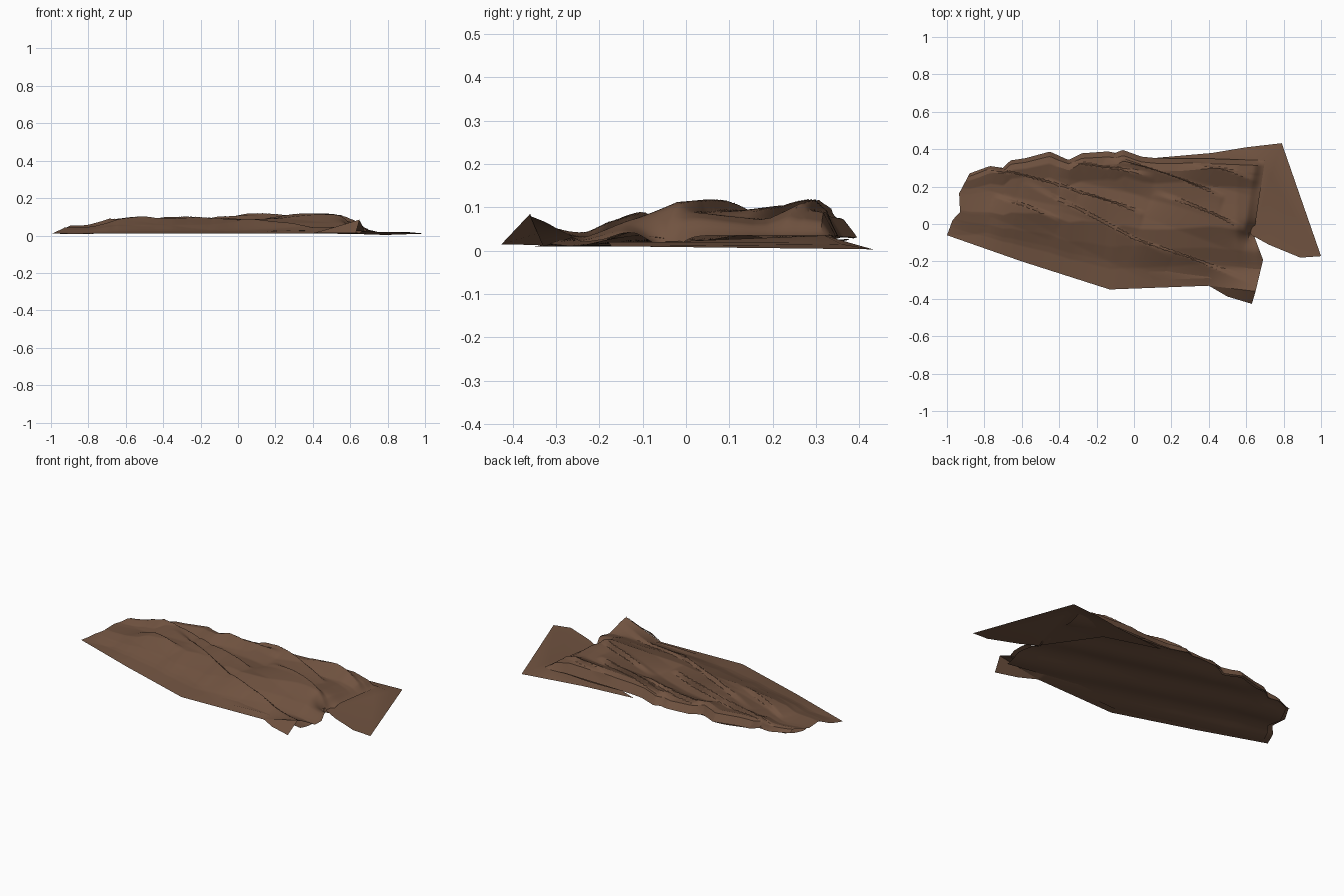
import bpy, bmesh, math
from mathutils import Vector

if "Cube" in bpy.data.objects:
    bpy.data.objects.remove(bpy.data.objects["Cube"])

brown = bpy.data.materials.new("brown cloth")
brown.diffuse_color = (0.165, 0.087, 0.052, 1)
brown.use_nodes = True
brown.node_tree.nodes["Principled BSDF"].inputs["Base Color"].default_value = brown.diffuse_color


def interp(pts, t):
    """Piecewise linear lookup."""
    if t <= pts[0][0]:
        return pts[0][1]
    for (a, p), (b, q) in zip(pts, pts[1:]):
        if t <= b:
            return p + (q - p) * (t - a) / (b - a)
    return pts[-1][1]


def make(name, verts, faces, angle):
    me = bpy.data.meshes.new(name)
    me.from_pydata(verts, [], faces)
    me.materials.append(brown)
    ob = bpy.data.objects.new(name, me)
    bpy.context.collection.objects.link(ob)
    bpy.context.view_layer.objects.active = ob
    ob.select_set(True)
    bpy.ops.object.shade_smooth_by_angle(angle=math.radians(angle))
    ob.select_set(False)
    return ob


# Outline of the crumpled sheet (front, back, left and right edges)
FRONT = [(-1, -.06), (-.6, -.2), (-.13, -.35), (.4, -.33), (.65, -.36)]
BACK = [(-.88, .27), (-.77, .31), (-.70, .30), (-.66, .34), (-.58, .352), (-.45, .387),
        (-.35, .342), (-.28, .378), (-.14, .388), (-.1, .38), (-.06, .396), (.04, .36),
        (.12, .352), (.4, .35), (.7, .34)]
LEFT = [(0, -1), (.27, -.97), (.42, -.93), (.7, -.935), (1, -.88)]
RIGHT = [(0, .65), (.24, .69), (.43, .64), (1, .70)]
# Height along the length, and its share across the width
HEIGHT = [(-1, .005), (-.93, .03), (-.8, .05), (-.64, .09), (-.4, .096), (-.15, .082),
          (.05, .102), (.3, .114), (.55, .114), (.66, .08), (.70, .05)]
ACROSS = [(0, 0), (.15, .25), (.3, .67), (.45, .95), (.65, .79), (.78, .7),
          (.9, .95), (.96, .82), (1, .25)]
# Diagonal folds: start x, y, end x, y, height, width of the gentle side
FOLDS = [(-.6, .2, .2, -.2, .026, .15), (.0, -.1, .68, -.34, .03, .12),
         (-.4, .18, .05, .04, .032, .12), (-.85, .3, -.3, .16, .032, .1),
         (-.15, .35, .48, .13, .04, .13), (.1, .15, .62, -.05, .03, .12),
         (-.75, .14, -.4, .0, .022, .1), (.25, .33, .68, .22, .024, .08),
         (-.4, .33, .1, .22, .032, .08)]


def fold(p):
    """Height of the leaning folds at p, and how far they lean over."""
    z, lean = 0, Vector((0, 0))
    for x0, y0, x1, y1, h, w in FOLDS:
        a, d = Vector((x0, y0)), Vector((x1 - x0, y1 - y0))
        t = (p - a).dot(d) / d.length_squared
        if 0 < t < 1:
            n = Vector((-d.y, d.x)).normalized()
            s = (p - a).dot(n)
            k = max(0, 1 + s / w if s < 0 else 1 - s / .03)
            k *= h * math.sin(math.pi * t) ** .7
            z += k
            lean += n * k * .75
    return z, lean


def sheet_faces(nx, nv):
    w = nx + 1
    return [(j * w + i, j * w + i + 1, (j + 1) * w + i + 1, (j + 1) * w + i)
            for j in range(nv) for i in range(nx)]


def outline_point(s, v):
    l, r = interp(LEFT, v), interp(RIGHT, v)
    x = l + (r - l) * s
    f, b = interp(FRONT, x), interp(BACK, x)
    return Vector((x, f + (b - f) * v))


# Crumpled top sheet
NX, NV = 150, 100
verts = []
for j in range(NV + 1):
    v = j / NV
    for i in range(NX + 1):
        s = i / NX
        p = outline_point(s, v)
        x, y = p
        edge = max(0, min(1, v * 5, (1 - v) * 10, s * 9))
        fz, lean = fold(p)
        z = .01 + .88 * interp(HEIGHT, x) * interp(ACROSS, v) + edge * (fz - .01)
        # lifted front right corner
        z += .07 * max(0, (x - .4) / .25) * max(0, 1 - v / .17)
        # right end droops onto the flat corner
        if v > .4:
            z -= (z - .035) * max(0, 1 - (1 - s) / .03) * min(1, (v - .4) * 12)
        # pinch where the sheet meets the flat corner
        z -= .05 * math.exp(-((x - .64) / .07) ** 2 - ((y + .06) / .05) ** 2)
        # left edge lifts towards the back
        z += .015 * v * max(0, 1 - s * 9)
        lean *= edge * min(1, (1 - s) * 9)
        verts.append((x + lean.x, y + lean.y, max(.008, min(z, .125))))
make("crumpled_sheet", verts, sheet_faces(NX, NV), 25)

# Lower layer of the folded cloth, lying close to the ground
NX, NV = 60, 30
verts = []
for j in range(NV + 1):
    for i in range(NX + 1):
        p = outline_point(.02 + .965 * i / NX, .06 + .93 * j / NV)
        wave = math.sin(24 * (p.y + .3 * p.x)) * .008
        z = .016 + .16 * interp(HEIGHT, p.x) * interp(ACROSS, .06 + .85 * j / NV) + wave
        verts.append((p.x, p.y, max(.006, z)))
make("lower_layer", verts, sheet_faces(NX, NV), 25)

# Flat corner lying out to the right and running under the back folds
make("flat_corner",
     [(.1, .352, .012), (.42, .38, .01), (.6, .41, .009), (.79, .432, .003), (1, -.172, .01),
      (.89, -.18, .02), (.72, -.11, .02), (.63, -.06, .02), (.68, .32, .035),
      (.765, .36, .015), (.73, .25, .02), (.42, .24, .02)],
     [(0, 11, 1), (1, 8, 2), (1, 11, 8), (2, 9, 3), (2, 8, 9), (9, 4, 3), (9, 10, 4),
      (8, 10, 9), (10, 5, 4), (10, 6, 5), (10, 7, 6), (8, 7, 10), (11, 7, 8)], 15)

# Turned-down edge under the lifted front right corner
make("turned_edge",
     [(.4, -.33, .012), (.5, -.342, .04), (.65, -.36, .085), (.63, -.427, .014), (.5, -.388, .014)],
     [(0, 4, 1), (1, 4, 3, 2)], 15)
